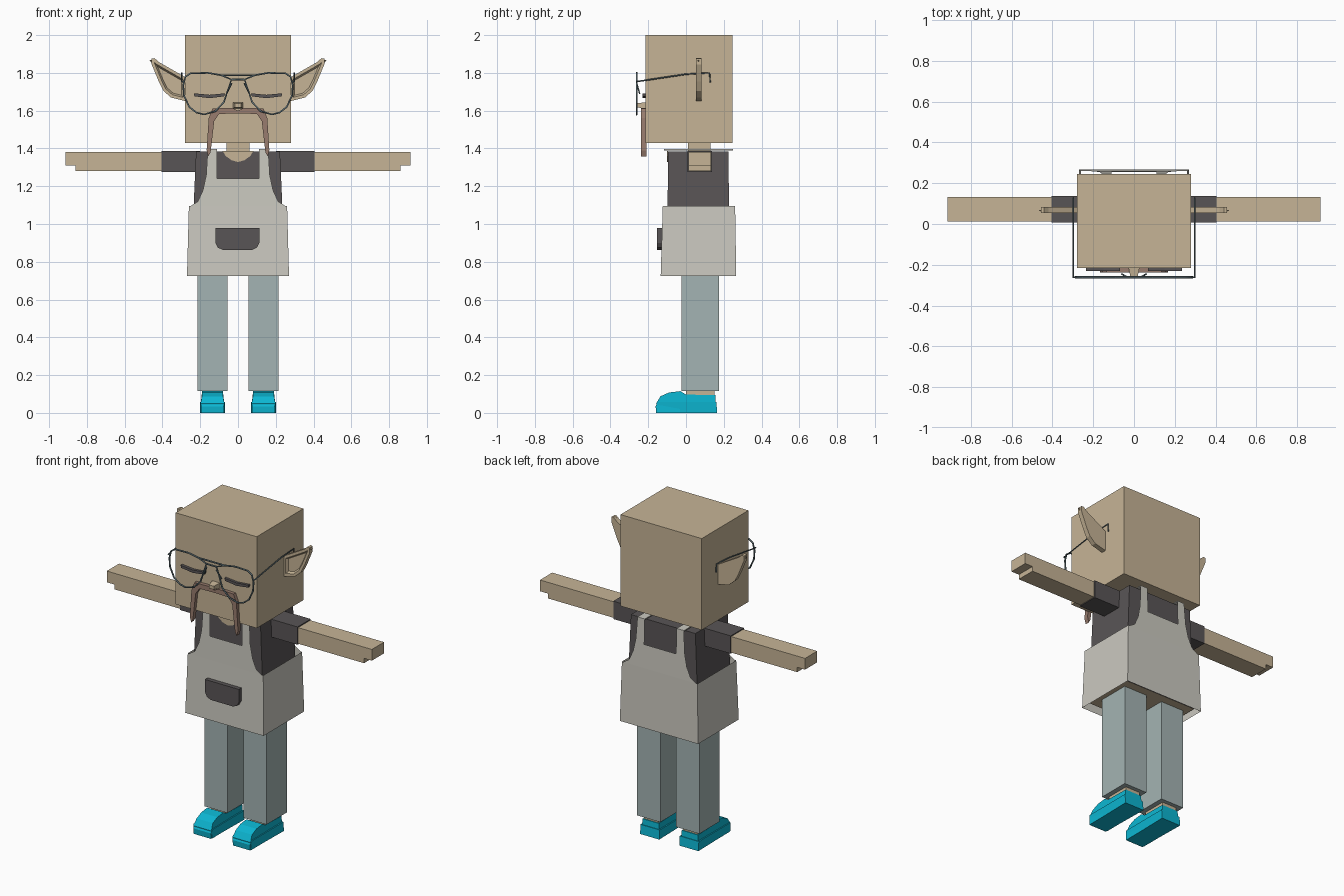
import bpy
import bmesh
from mathutils import Vector

cube = bpy.data.objects.get("Cube")
if cube:
    bpy.data.objects.remove(cube, do_unlink=True)


def material(name, rgb):
    """Flat material from 0-255 display values, stored as linear."""
    lin = [((c / 255 + 0.055) / 1.055) ** 2.4 for c in rgb] + [1.0]
    m = bpy.data.materials.new(name)
    m.use_nodes = True
    m.diffuse_color = lin
    bsdf = next(n for n in m.node_tree.nodes if n.type == "BSDF_PRINCIPLED")
    bsdf.inputs["Base Color"].default_value = lin
    return m


skin = material("tan skin", (198, 180, 150))
shirt = material("charcoal", (89, 85, 86))
cloth = material("apron off white", (203, 201, 192))
denim = material("faded denim", (164, 180, 179))
cyan = material("bright cyan", (12, 182, 210))
brown = material("moustache brown", (152, 124, 110))
steel = material("steel grey", (98, 116, 122))


def finish(name, bm, *mats):
    bmesh.ops.recalc_face_normals(bm, faces=bm.faces)
    me = bpy.data.meshes.new(name)
    bm.to_mesh(me)
    bm.free()
    for m in mats:
        me.materials.append(m)
    ob = bpy.data.objects.new(name, me)
    bpy.context.collection.objects.link(ob)
    return ob


def box(name, lo, hi, mat):
    bm = bmesh.new()
    bmesh.ops.create_cube(bm, size=1)
    for v in bm.verts:
        v.co = [lo[i] if v.co[i] < 0 else hi[i] for i in range(3)]
    return finish(name, bm, mat)


def frustum(x0, x1, ya, yb, z0, z1):
    """Box whose half width and depth range differ at bottom and top."""
    bm = bmesh.new()
    bmesh.ops.create_cube(bm, size=1)
    for v in bm.verts:
        top = v.co.z > 0
        x = (x1 if top else x0) * (1 if v.co.x > 0 else -1)
        v.co = (x, (yb if v.co.y > 0 else ya)[top], z1 if top else z0)
    return bm


def prism(pts, a, b, axis="Y"):
    """Extrude a 2D outline along Y (points are x, z) or X (points are y, z)."""
    bm = bmesh.new()
    place = (lambda p, d: (p[0], d, p[1])) if axis == "Y" else (lambda p, d: (d, p[0], p[1]))
    face = bm.faces.new([bm.verts.new(place(p, a)) for p in pts])
    if a != b:
        ext = bmesh.ops.extrude_face_region(bm, geom=[face])["geom"]
        move = Vector(place((0, 0), b - a))
        bmesh.ops.translate(bm, vec=move, verts=[g for g in ext if isinstance(g, bmesh.types.BMVert)])
    return bm


def mirrored(pts):
    """Close a half outline that runs from the centre out and back."""
    return pts + [(-x, z) for x, z in reversed(pts) if x > 0]


def wire(name, pts, closed=False, radius=0.005):
    cu = bpy.data.curves.new(name, "CURVE")
    cu.dimensions = "3D"
    cu.bevel_depth = radius
    cu.bevel_resolution = 1
    cu.use_fill_caps = True
    sp = cu.splines.new("POLY")
    sp.points.add(len(pts) - 1)
    for p, co in zip(sp.points, pts):
        p.co = (*co, 1)
    sp.use_cyclic_u = closed
    cu.materials.append(steel)
    ob = bpy.data.objects.new(name, cu)
    bpy.context.collection.objects.link(ob)
    bpy.ops.object.select_all(action="DESELECT")
    ob.select_set(True)
    bpy.context.view_layer.objects.active = ob
    bpy.ops.object.convert(target="MESH")


# Head and neck
box("head", (-0.28, -0.215, 1.43), (0.28, 0.245, 2.0), skin)
box("neck", (-0.06, 0.01, 1.36), (0.06, 0.13, 1.44), skin)

# Torso: shirt with a bare underside
bm = frustum(0.25, 0.222, (-0.1, -0.095), (0.23, 0.225), 0.75, 1.385)
bm.normal_update()
for f in bm.faces:
    f.material_index = 1 if f.normal.z < -0.5 else 0
finish("torso", bm, shirt, skin)
scoop = mirrored([(0, 1.328), (0.035, 1.338), (0.065, 1.36), (0.082, 1.386)])
finish("neckline", prism(scoop, -0.1, -0.094), skin)

# Apron skirt, open at both ends
bm = frustum(0.27, 0.26, (-0.134, -0.123), (0.266, 0.26), 0.725, 1.095)
bm.normal_update()
bmesh.ops.delete(bm, geom=[f for f in bm.faces if abs(f.normal.z) > 0.5], context="FACES")
finish("apron_skirt", bm, cloth)

# Apron bib with straps, front and back
bib = mirrored([(0, 1.24), (0.11, 1.24), (0.11, 1.395), (0.16, 1.395), (0.168, 1.26),
                (0.185, 1.18), (0.212, 1.12), (0.258, 1.09), (0, 1.09)])
for name, low, high in (("front", -0.123, -0.116), ("back", 0.26, 0.249)):
    bm = prism(bib, 0, 0)
    for v in bm.verts:
        v.co.y = low + (high - low) * (v.co.z - 1.09) / 0.305
    finish(name + "_bib", bm, cloth)

# Front pocket
pocket = [(-0.12, 0.98), (-0.12, 0.9), (-0.107, 0.875), (-0.08, 0.863),
          (0.075, 0.863), (0.1, 0.875), (0.113, 0.9), (0.113, 0.98)]
finish("pocket", prism(pocket, -0.153, -0.126), shirt)

# Face: nose tapering forward, moustache with long drooping ends
bm = prism([(-0.028, 1.61), (0.028, 1.61), (0.028, 1.645), (-0.028, 1.645)], -0.21, -0.262)
for v in bm.verts:
    if v.co.y < -0.25:
        v.co.x *= 0.6
        v.co.z = 1.63 + (v.co.z - 1.63) * 0.6
finish("nose", bm, skin)
moustache = mirrored([(0, 1.6), (0.03, 1.615), (0.135, 1.612), (0.155, 1.56), (0.166, 1.39),
                      (0.157, 1.358), (0.145, 1.38), (0.126, 1.545), (0.1, 1.583), (0, 1.585)])
finish("moustache", prism(moustache, -0.237, -0.21), brown)

eye = [(0.068, 1.692), (0.15, 1.684), (0.235, 1.692), (0.23, 1.676), (0.15, 1.666), (0.073, 1.676)]
ear = [(0.275, 1.775), (0.42, 1.858), (0.442, 1.878), (0.457, 1.876), (0.457, 1.845),
       (0.42, 1.755), (0.395, 1.705), (0.355, 1.67), (0.275, 1.65)]
lens = [(0.035, 1.765), (0.09, 1.788), (0.16, 1.8), (0.25, 1.798), (0.278, 1.78), (0.29, 1.735),
        (0.286, 1.68), (0.258, 1.62), (0.22, 1.59), (0.18, 1.58), (0.12, 1.597), (0.075, 1.645)]
shoe = [(-0.15, 0), (-0.158, 0.05), (-0.135, 0.088), (-0.09, 0.108), (-0.03, 0.115),
        (0, 0.097), (0.155, 0.094), (0.16, 0)]
sole = [(-0.158, 0), (-0.161, 0.035), (-0.15, 0.058), (0.161, 0.058), (0.165, 0)]
hand = [(0.4, 1.28), (0.86, 1.28), (0.86, 1.31), (0.914, 1.31), (0.914, 1.38), (0.4, 1.38)]


def side_pts(pts, s):
    return [(s * x, z) for x, z in pts]


# Everything that repeats on both sides
for side, s in (("left", 1), ("right", -1)):
    def span(a, b):
        return sorted((s * a, s * b))

    finish(side + "_eye", prism(side_pts(eye, s), -0.231, -0.21), shirt)

    # Ear with a sloped hollow in its front face
    bm = prism(side_pts(ear, s), 0.053, 0.083)
    bmesh.ops.recalc_face_normals(bm, faces=bm.faces)
    front = [f for f in bm.faces if f.normal.y < -0.9]
    bmesh.ops.inset_region(bm, faces=front, thickness=0.016, use_even_offset=True)
    bmesh.ops.inset_region(bm, faces=front, thickness=0.009, depth=-0.016, use_even_offset=True)
    finish(side + "_ear", bm, skin)

    # Glasses: rim, nose pad and temple hooked over the ear
    wire(side + "_rim", [(s * x, -0.261, z) for x, z in lens], True)
    wire(side + "_nose_pad", [(s * 0.033, -0.261, 1.745), (s * 0.06, -0.245, 1.69)], radius=0.004)
    wire(side + "_temple", [(s * 0.287, -0.261, 1.752), (s * 0.298, -0.261, 1.754),
                            (s * 0.298, 0.0, 1.793), (s * 0.298, 0.125, 1.8),
                            (s * 0.298, 0.128, 1.75)], radius=0.004)

    # Arm, sleeve and shoulder strap
    a, b = span(0.2, 0.405)
    box(side + "_sleeve", (a, 0.008, 1.275), (b, 0.138, 1.386), shirt)
    finish(side + "_arm", prism(side_pts(hand, s), 0.013, 0.133), skin)
    a, b = span(0.11, 0.16)
    box(side + "_shoulder_strap", (a, -0.116, 1.39), (b, 0.249, 1.396), cloth)

    # Leg, ankle and shoe
    a, b = span(0.055, 0.215)
    box(side + "_trouser_leg", (a, -0.025, 0.116), (b, 0.175, 0.755), denim)
    a, b = span(0.085, 0.185)
    box(side + "_ankle", (a, 0.0, 0.05), (b, 0.15, 0.13), skin)
    bm = prism(shoe, s * 0.073, s * 0.197, "X")
    for v in bm.verts:
        if v.co.z > 0.08:
            v.co.x = s * 0.135 + (v.co.x - s * 0.135) * 0.9
    finish(side + "_shoe", bm, cyan)
    bm = prism(sole, s * 0.069, s * 0.201, "X")
    for v in bm.verts:
        if v.co.y < -0.1 and v.co.z < 0.05:
            v.co.x = s * 0.135 + (v.co.x - s * 0.135) * 0.9
    finish(side + "_sole", bm, cyan)

# Double bridge of the glasses
wire("brow_bar", [(-0.09, -0.261, 1.788), (0.09, -0.261, 1.788)])
wire("bridge", [(-0.035, -0.261, 1.765), (0.035, -0.261, 1.765)])
